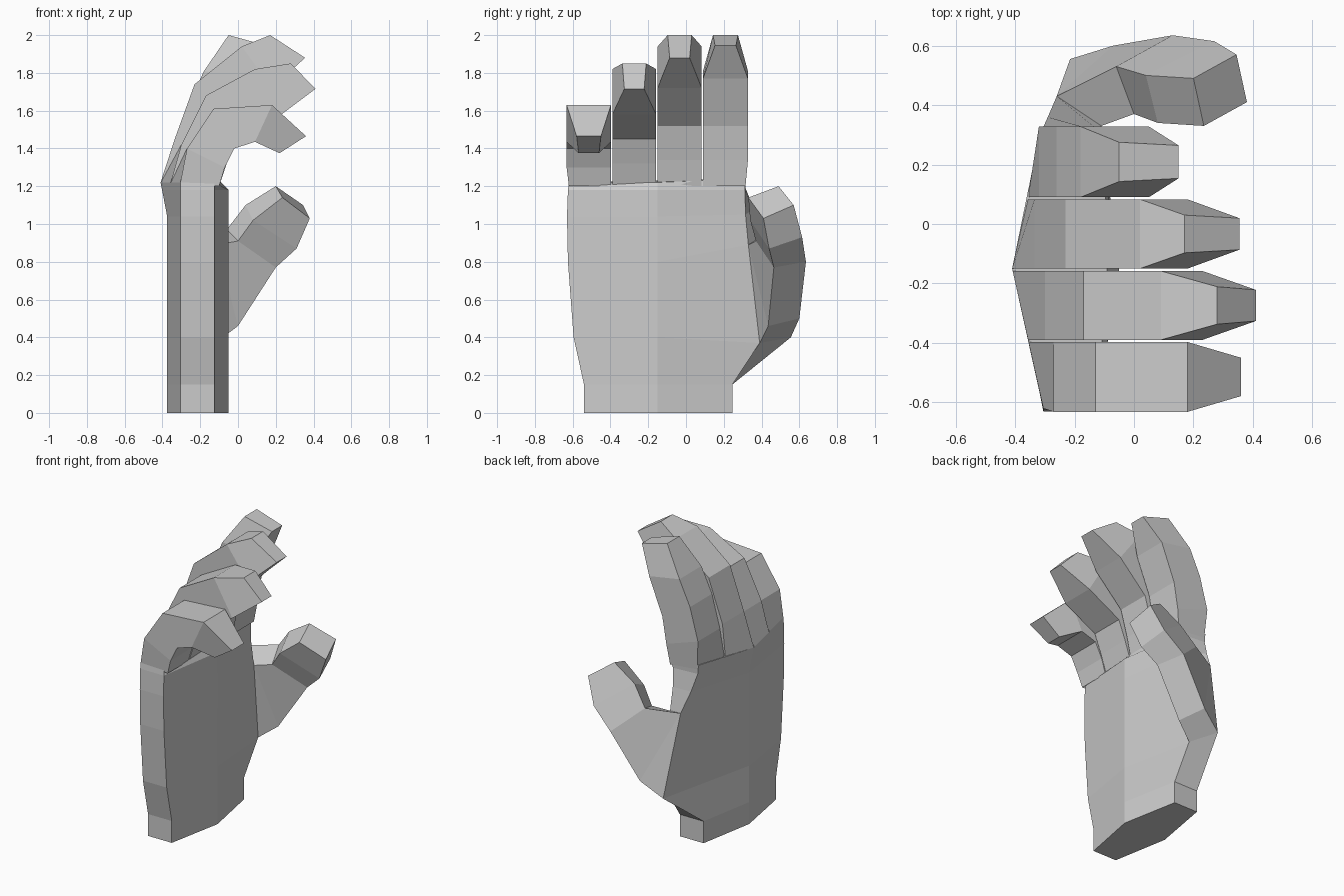
import bpy, bmesh

if "Cube" in bpy.data.objects:
    bpy.data.objects.remove(bpy.data.objects["Cube"])

def loft(name, rings, cap_start=True, cap_end=True, skip=()):
    """Skin a list of rings with flat faces; repeated points are shared."""
    bm = bmesh.new()
    cache = {}

    def vert(p):
        k = tuple(round(c, 4) for c in p)
        if k not in cache:
            cache[k] = bm.verts.new(p)
        return cache[k]

    def face(points):
        vs = list(dict.fromkeys(vert(p) for p in points))
        if len(vs) > 2:
            bm.faces.new(vs)

    n = len(rings[0])
    for i in range(len(rings) - 1):
        for j in range(n):
            if (i, j) not in skip:
                k = (j + 1) % n
                face([rings[i][j], rings[i][k], rings[i + 1][k], rings[i + 1][j]])
    if cap_start:
        face(rings[0])
    if cap_end:
        face(rings[-1])
    bmesh.ops.recalc_face_normals(bm, faces=bm.faces)
    me = bpy.data.meshes.new(name)
    bm.to_mesh(me)
    bm.free()
    ob = bpy.data.objects.new(name, me)
    bpy.context.collection.objects.link(ob)
    return ob

# Points where the thumb grows out of the side of the palm
web_back, web_front = (-.26, .43, .95), (-.11, .33, .89)
heel_back, heel_front = (-.215, .555, .40), (-.12, .39, .37)

# Palm: six-sided section with a ridge down the back and the front
# (z, little-finger side y, back ridge x, front ridge x, thumb side back, front)
palm_rows = [
    (0,    -.54,  -.375, -.05, (-.305, .245, 0),    (-.125, .245, 0)),
    (.15,  -.54,  -.375, -.05, (-.305, .245, .15),  (-.125, .245, .15)),
    (.40,  -.595, -.375, -.05, heel_back, heel_front),
    (.80,  -.625, -.375, -.05, web_back, web_front),
    (1.04, -.63,  -.375, -.05, (-.29, .36, 1.08),   (-.12, .315, 1.05)),
    (1.18, -.625, -.402, -.05, (-.31, .315, 1.19),  (-.12, .312, 1.18)),
    (1.22, -.62,  -.41,  -.09, (-.315, .315, 1.25), (-.10, .315, 1.24)),
]
palm = [[(-.305, y, z), (xb, -.15, z), tb, tf, (xf, -.15, z), (-.125, y, z)]
        for z, y, xb, xf, tb, tf in palm_rows]
loft("palm", palm, skip={(2, 2)})

# Thumb: four-sided tube fanning out from the palm side
loft("thumb", [
    [web_back, heel_back, heel_front, web_front],
    [web_back, (-.07, .60, .50), (0, .435, .46), web_front],
    [(-.06, .53, .97), (.13, .635, .80), (.20, .465, .77), (0, .37, .91)],
    [(.04, .50, 1.10), (.27, .615, .93), (.31, .44, .87), (.08, .34, 1.02)],
    [(.20, .49, 1.20), (.345, .57, 1.10), (.38, .41, 1.03), (.235, .33, 1.14)],
], cap_start=False)

# Fingers: four-sided curled tubes, each ring given as back (x, z), front (x, z)
def back_x(y):
    return -.41 + .105 * abs(y + .15) / .47

fingers = {
    "little_finger": (-.632, -.397, [(-.27, 1.40, -.07, 1.30), (-.13, 1.61, -.02, 1.40),
                                     (.18, 1.63, .09, 1.435), (.36, 1.465, .22, 1.375)]),
    "ring_finger": (-.39, -.158, [(-.30, 1.42, -.06, 1.32), (-.17, 1.68, -.01, 1.45),
                                  (.09, 1.82, .23, 1.58), (.28, 1.85, .41, 1.715)]),
    "middle_finger": (-.15, .083, [(-.335, 1.45, -.07, 1.34), (-.23, 1.74, -.02, 1.52),
                                   (.02, 1.94, .18, 1.72), (.17, 2.0, .355, 1.88)]),
    "index_finger": (.09, .328, [(-.32, 1.42, -.08, 1.34), (-.26, 1.64, -.05, 1.52),
                                 (-.18, 1.81, .05, 1.77), (-.05, 2.0, .15, 1.945)]),
}
for name, (y0, y1, profile) in fingers.items():
    # outer edges start flush with the palm
    b0, b1 = max(y0, -.62), min(y1, .315)
    rings = [[(back_x(b0), b0, 1.22), (back_x(b1), b1, 1.22), (-.10, b1, 1.20), (-.10, b0, 1.20)]]
    for i, (xb, zb, xf, zf) in enumerate(profile):
        d = .053 if i == len(profile) - 1 else 0   # narrowed tip
        rings.append([(xb, y0 + d, zb), (xb, y1 - d, zb),
                      (xf, y1 - d * 1.2, zf), (xf, y0 + d * 1.2, zf)])
    loft(name, rings, cap_start=False)
